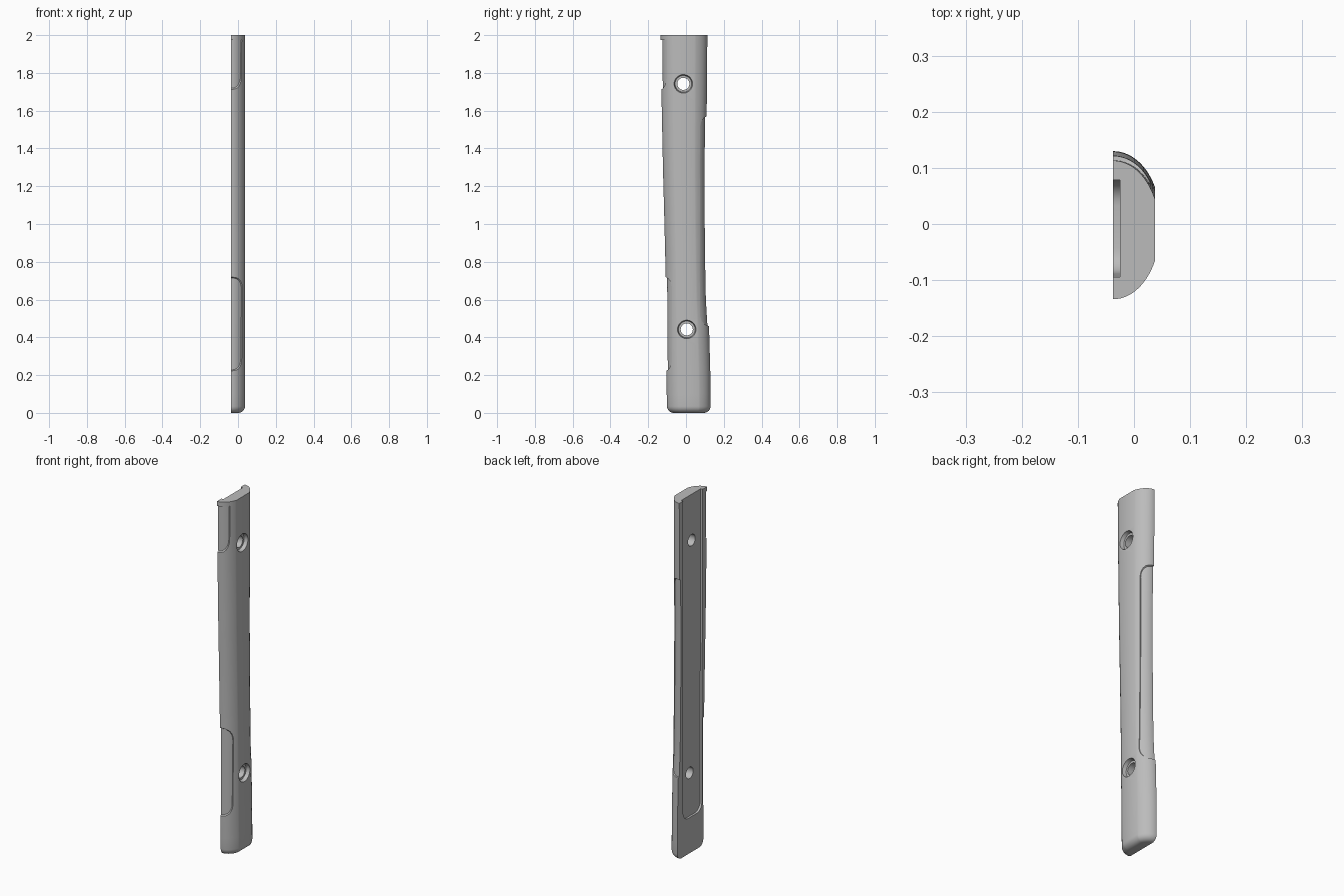
import bpy, bmesh, math
from math import sin, cos, radians

cube = bpy.data.objects.get("Cube")
if cube:
    bpy.data.objects.remove(cube, do_unlink=True)

INNER_X, OUTER_X, BULGE = -0.037, 0.037, 0.083

# Handle outline: height, front edge, back edge
OUTLINE = [(0, -.10, .13), (.2, -.104, .129), (.45, -.106, .122), (.6, -.107, .113),
           (.75, -.108, .110), (1, -.114, .107), (1.3, -.122, .106),
           (1.55, -.127, .109), (1.75, -.131, .111), (2, -.134, .113)]


def edges_at(z):
    for (z0, f0, b0), (z1, f1, b1) in zip(OUTLINE, OUTLINE[1:]):
        if z <= z1:
            k = (z - z0) / (z1 - z0)
            return f0 + k * (f1 - f0), b0 + k * (b1 - b0)
    return OUTLINE[-1][1:]


def finish(name, bm):
    bmesh.ops.recalc_face_normals(bm, faces=bm.faces)
    mesh = bpy.data.meshes.new(name)
    bm.to_mesh(mesh)
    bm.free()
    obj = bpy.data.objects.new(name, mesh)
    bpy.context.collection.objects.link(obj)
    return obj


def loft(name, levels, inset=0.0, back_x=INNER_X):
    """Half-oval sections stacked up the handle; each level is (height, shrink)."""
    bm = bmesh.new()
    rings = []
    for z, shrink in levels:
        f, b = edges_at(min(max(z, 0), 2))
        cy, w = (f + b) / 2, (b - f) / 2 - inset - shrink
        top = OUTER_X - INNER_X - shrink
        t_max = math.asin(top / (BULGE - shrink))
        arc = [(INNER_X + (BULGE - shrink) * sin(t_max * i / 14), w * cos(t_max * i / 14))
               for i in range(15)]
        pts = [(x, cy - y) for x, y in arc] + [(x, cy + y) for x, y in reversed(arc)]
        if back_x < INNER_X:
            pts += [(back_x, cy + w), (back_x, cy - w)]
        rings.append([bm.verts.new((x, y, z)) for x, y in pts])
    for lo, hi in zip(rings, rings[1:]):
        for i in range(len(lo)):
            j = (i + 1) % len(lo)
            bm.faces.new((lo[i], lo[j], hi[j], hi[i]))
    bm.faces.new(rings[0])
    bm.faces.new(rings[-1])
    return finish(name, bm)


def prism(name, outline, x0, x1):
    """Side outline (y, z) pushed through from x0 to x1."""
    bm = bmesh.new()
    face = bm.faces.new([bm.verts.new((x0, y, z)) for y, z in outline])
    ext = bmesh.ops.extrude_face_region(bm, geom=[face])
    bmesh.ops.translate(bm, vec=(x1 - x0, 0, 0),
                        verts=[v for v in ext["geom"] if isinstance(v, bmesh.types.BMVert)])
    return finish(name, bm)


def tapered_pin(name, y, z, x0, r0, x1, r1):
    bm = bmesh.new()
    rings = [[bm.verts.new((x, y + r * cos(math.tau * i / 40), z + r * sin(math.tau * i / 40)))
              for i in range(40)] for x, r in ((x0, r0), (x1, r1))]
    for i in range(40):
        j = (i + 1) % 40
        bm.faces.new((rings[0][i], rings[0][j], rings[1][j], rings[1][i]))
    for ring in rings:
        bm.faces.new(ring)
    return finish(name, bm)


def subtract(target, cutter, remove=True):
    mod = target.modifiers.new("cut", "BOOLEAN")
    mod.operation, mod.solver, mod.object = "DIFFERENCE", "EXACT", cutter
    graph = bpy.context.evaluated_depsgraph_get()
    mesh = bpy.data.meshes.new_from_object(target.evaluated_get(graph))
    target.modifiers.clear()
    target.data = mesh
    if remove:
        bpy.data.objects.remove(cutter, do_unlink=True)


# Main body with a rounded butt end
R = 0.035
butt = [(R * (1 - cos(radians(a))), R * (1 - sin(radians(a)))) for a in range(0, 91, 15)]
levels = [(z, s) for z, s in butt] + [(.1 + 1.9 * i / 38, 0) for i in range(39)]
handle = loft("handle_scale", levels)

# Shallow grip recesses: two on the front edge, one on the back edge
core = loft("recess_core", [(-.05 + 2.1 * i / 42, 0) for i in range(43)],
            inset=0.008, back_x=-0.08)


def swept_corner(y0, z0, y1, z1):
    """Quarter curve running from the outer edge into the recess line."""
    return [(y0 + (y1 - y0) * sin(radians(a)), z0 + (z1 - z0) * (1 - cos(radians(a))))
            for a in range(0, 91, 15)]


recesses = [
    [(-.2, .22)] + swept_corner(-.115, .22, -.073, .29)
    + swept_corner(-.115, .72, -.073, .65)[::-1] + [(-.2, .72)],
    [(-.2, 1.71)] + swept_corner(-.14, 1.71, -.1, 1.79) + [(-.1, 1.975), (-.2, 1.975)],
    [(.2, .46)] + swept_corner(.125, .46, .073, .53)
    + swept_corner(.115, 1.57, .073, 1.5)[::-1] + [(.2, 1.57)],
]
for outline in recesses:
    cutter = prism("recess_cutter", outline, -0.06, 0.08)
    subtract(cutter, core, remove=False)
    subtract(handle, cutter)
bpy.data.objects.remove(core, do_unlink=True)

# Channel in the flat inner face, open at the top, with rounded lower corners
c = 0.045
channel = [(-.095, 2.1)]
channel += [(-.088 + c - c * cos(radians(a)), .2 + c - c * sin(radians(a))) for a in range(0, 91, 15)]
channel += [(.078 - c + c * sin(radians(a)), .2 + c - c * cos(radians(a))) for a in range(0, 91, 15)]
channel += [(.078, 2.1)]
subtract(handle, prism("channel_cutter", channel, -0.06, -0.025))

# Fastener holes with a wider seat on the outer face
for y, z in ((-.014, 1.742), (.004, .442)):
    subtract(handle, tapered_pin("hole_cutter", y, z, -.1, .032, .1, .032))
    subtract(handle, tapered_pin("seat_cutter", y, z, .017, .044, .045, .051))

# Single grey finish
grey = bpy.data.materials.new("grey")
grey.use_nodes = True
colour = (0.5, 0.5, 0.5, 1)
grey.diffuse_color = colour
grey.node_tree.nodes["Principled BSDF"].inputs["Base Color"].default_value = colour
handle.data.materials.clear()
handle.data.materials.append(grey)
for p in handle.data.polygons:
    p.material_index = 0

bpy.ops.object.select_all(action="DESELECT")
handle.select_set(True)
bpy.context.view_layer.objects.active = handle
bpy.ops.object.shade_smooth_by_angle(angle=radians(25))
